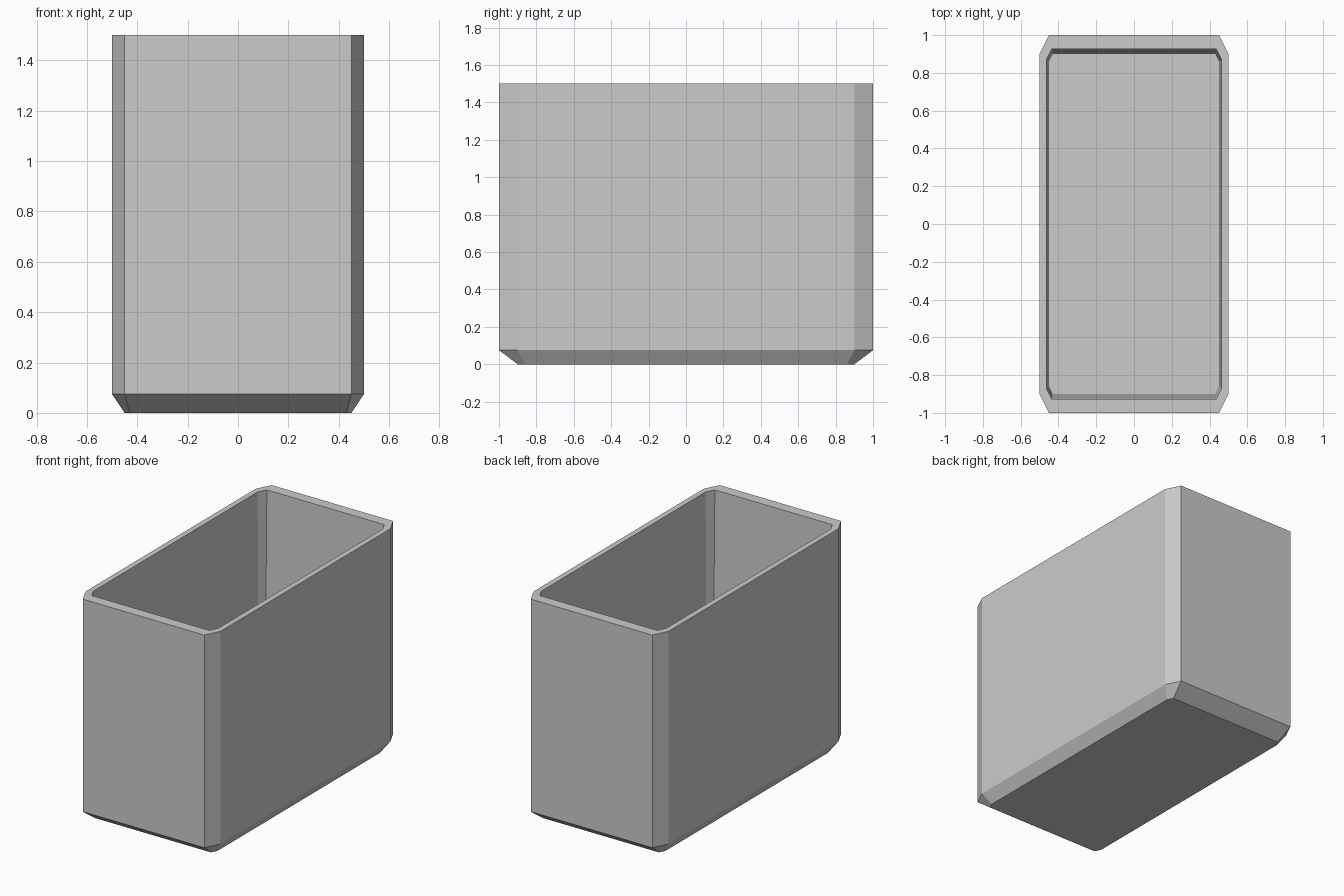
import bpy
import bmesh

old = bpy.data.objects.get("Cube")
if old:
    bpy.data.objects.remove(old, do_unlink=True)

# Plain grey material
grey = bpy.data.materials.new("light_grey")
grey.use_nodes = True
colour = (0.6, 0.6, 0.6, 1.0)
grey.diffuse_color = colour
grey.node_tree.nodes["Principled BSDF"].inputs["Base Color"].default_value = colour


def ring(bm, half, flat, z):
    """Chamfered rectangle, twice as long in y as in x."""
    corners = []
    for sx, sy in ((1, 1), (-1, 1), (-1, -1), (1, -1)):
        pair = [(sx * half, sy * flat), (sx * flat, sy * half)]
        corners += pair if sx == sy else pair[::-1]
    return [bm.verts.new((x / 2, y, z)) for x, y in corners]


def bridge(bm, a, b):
    n = len(a)
    for i in range(n):
        j = (i + 1) % n
        bm.faces.new((a[i], a[j], b[j], b[i]))


# Open bin: base, chamfered foot, walls, rim, tapered inside, floor
bm = bmesh.new()
profile = [
    (0.90, 0.86, 0.0),
    (1.00, 0.90, 0.075),
    (1.00, 0.90, 1.5),
    (0.927, 0.87, 1.5),
    (0.90, 0.86, 0.02),
]
rings = [ring(bm, *p) for p in profile]
for lower, upper in zip(rings, rings[1:]):
    bridge(bm, lower, upper)
bm.faces.new(rings[0][::-1])
bm.faces.new(rings[-1])
bmesh.ops.recalc_face_normals(bm, faces=bm.faces)

mesh = bpy.data.meshes.new("open_bin")
bm.to_mesh(mesh)
bm.free()
mesh.materials.append(grey)
bin_object = bpy.data.objects.new("open_bin", mesh)
bpy.context.collection.objects.link(bin_object)
